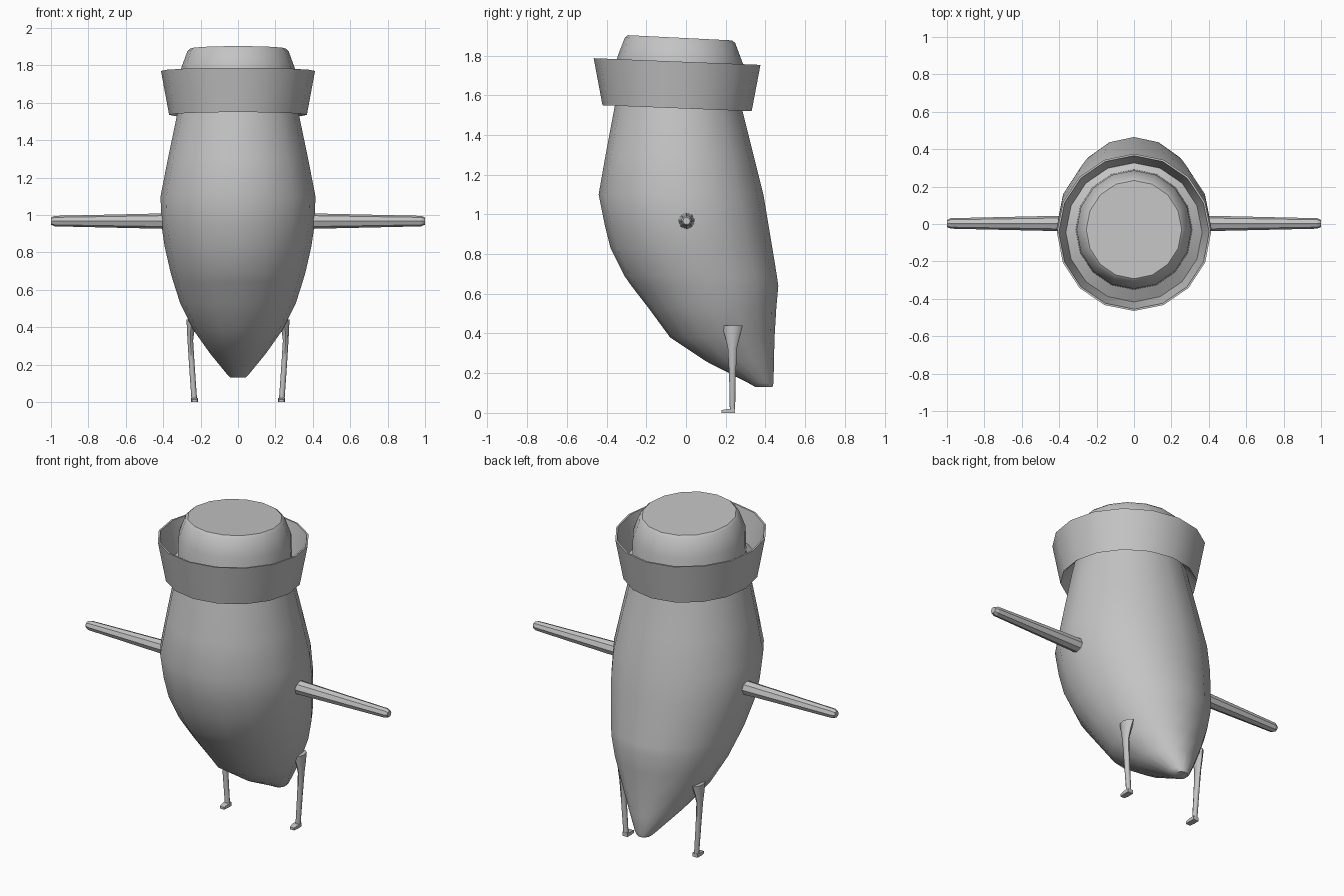
import bpy, bmesh, math
from mathutils import Vector

if "Cube" in bpy.data.objects:
    bpy.data.objects.remove(bpy.data.objects["Cube"])

grey = bpy.data.materials.new("plain grey")
grey.diffuse_color = (0.55, 0.55, 0.55, 1)
grey.use_nodes = True
grey.node_tree.nodes["Principled BSDF"].inputs["Base Color"].default_value = grey.diffuse_color


def loft(name, rings, smooth=40, closed=False):
    """Skin a list of vertex rings; cap both ends, or join last ring to first."""
    bm = bmesh.new()
    loops = [[bm.verts.new(p) for p in ring] for ring in rings]
    n = len(loops[0])
    pairs = list(zip(loops, loops[1:]))
    if closed:
        pairs.append((loops[-1], loops[0]))
    for a, b in pairs:
        for i in range(n):
            j = (i + 1) % n
            bm.faces.new((a[i], a[j], b[j], b[i]))
    if not closed:
        bm.faces.new(loops[0][::-1])
        bm.faces.new(loops[-1])
    bmesh.ops.recalc_face_normals(bm, faces=bm.faces)
    mesh = bpy.data.meshes.new(name)
    bm.to_mesh(mesh)
    bm.free()
    obj = bpy.data.objects.new(name, mesh)
    bpy.context.collection.objects.link(obj)
    mesh.materials.append(grey)
    bpy.ops.object.select_all(action='DESELECT')
    obj.select_set(True)
    bpy.context.view_layer.objects.active = obj
    if smooth:
        bpy.ops.object.shade_smooth_by_angle(angle=math.radians(smooth))
    return obj


def ellipse(cx, cy, z, rx, ry, n=16, tilt=0.0):
    """Level ring, optionally sheared so that the front sits higher."""
    ring = []
    for i in range(n):
        a = math.tau * i / n
        y = cy + ry * math.sin(a)
        ring.append(Vector((cx + rx * math.cos(a), y, z - tilt * y)))
    return ring


# Body: z, front y, back y, half width
profile = [
    (0.13, 0.35, 0.435, 0.04), (0.15, 0.315, 0.441, 0.06),
    (0.26, 0.10, 0.443, 0.15), (0.38, -0.08, 0.446, 0.235),
    (0.53, -0.19, 0.455, 0.31), (0.64, -0.275, 0.465, 0.345),
    (0.69, -0.31, 0.458, 0.36), (0.83, -0.38, 0.435, 0.392),
    (0.95, -0.41, 0.415, 0.41), (1.10, -0.44, 0.39, 0.414),
    (1.30, -0.405, 0.34, 0.375), (1.54, -0.36, 0.28, 0.325),
    (1.66, -0.335, 0.255, 0.295),
]
loft("body", [ellipse(0, (f + b) / 2, z, w, (b - f) / 2) for z, f, b, w in profile], 50)

# Hat brim: thin flared band turned in to meet the cap
brim = [(0.30, 1.615), (0.358, 1.545), (0.372, 1.533), (0.416, 1.768),
        (0.406, 1.768), (0.368, 1.59), (0.30, 1.63)]
loft("hat_brim", [ellipse(0, -0.045, z, r * 0.99, r * 1.01, 16, 0.04) for r, z in brim],
     35, closed=True)

# Hat crown: sloped sides with a nearly flat top
crown = [(0.312, 1.61), (0.307, 1.775), (0.27, 1.875), (0.255, 1.888)]
loft("hat_crown", [ellipse(0, -0.03, z, r, r * 1.03, 16, 0.05) for r, z in crown], 35)

for side, label in ((-1, "left"), (1, "right")):
    # Arm: straight tapered rod with a small bevel at the tip
    arm = [(0.36, 0.042), (0.98, 0.028), (1.0, 0.019)]
    rings = []
    for x, r in arm:
        rings.append([Vector((side * x, 0.003 + r * math.cos(math.tau * i / 8),
                              0.967 + r * math.sin(math.tau * i / 8))) for i in range(8)])
    loft(label + "_arm", rings, 0)

    # Leg: z, centre x, half width, half depth; flares into the body
    leg = [(0.0, 0.233, 0.015, 0.013), (0.20, 0.247, 0.015, 0.017),
           (0.33, 0.255, 0.015, 0.024), (0.38, 0.253, 0.02, 0.036),
           (0.44, 0.245, 0.03, 0.052)]
    loft(label + "_leg", [ellipse(side * x, 0.234, z, w, d, 8) for z, x, w, d in leg], 50)

    # Foot: small toe pointing forward
    foot = []
    for y, w, h in ((0.18, 0.014, 0.014), (0.21, 0.018, 0.02), (0.247, 0.017, 0.022)):
        cx = side * 0.232
        foot.append([Vector((cx - w, y, 0)), Vector((cx + w, y, 0)),
                     Vector((cx + w, y, h)), Vector((cx - w, y, h))])
    loft(label + "_foot", foot, 0)
